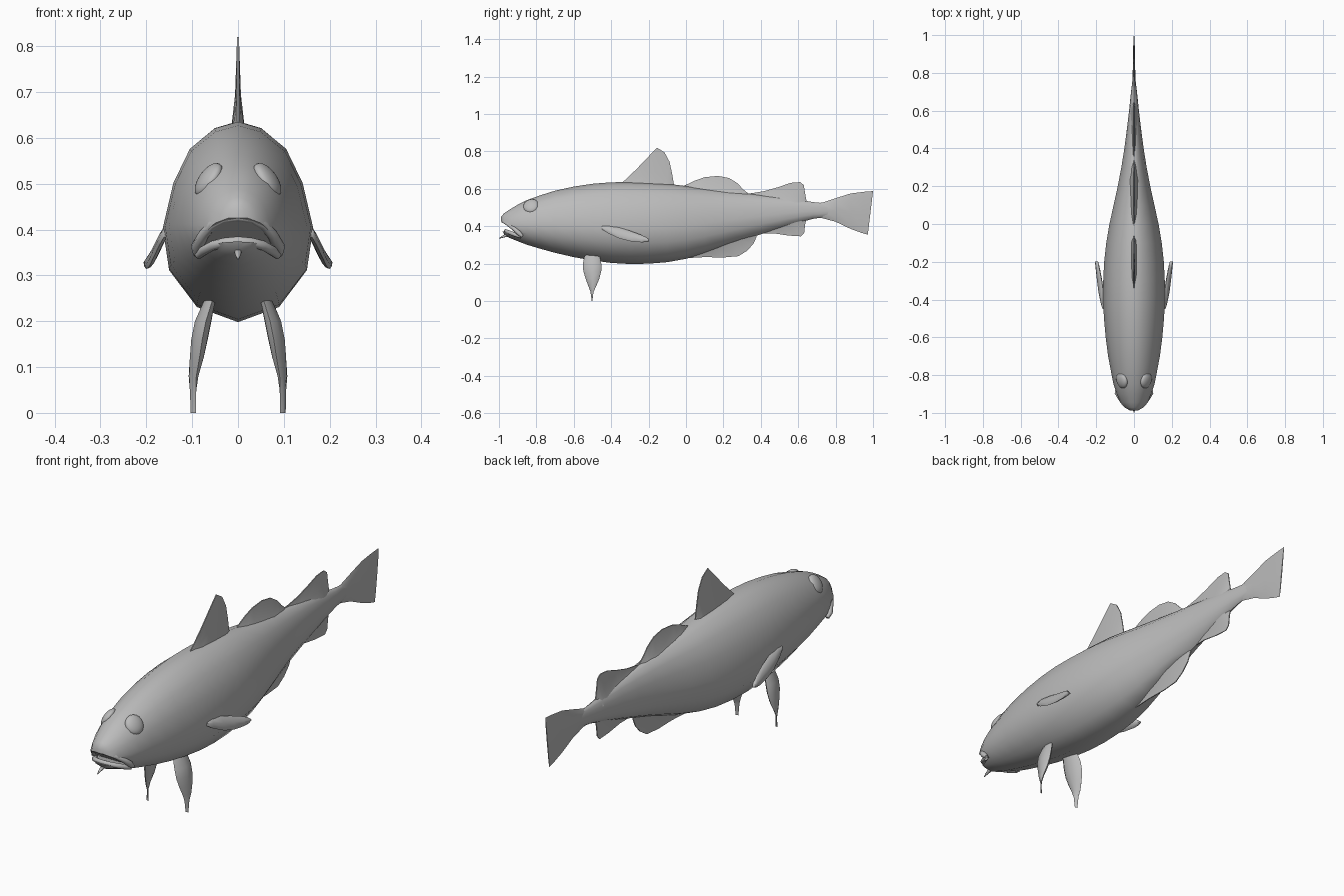
import bpy, bmesh, math
from mathutils import Vector, Matrix

old = bpy.data.objects.get("Cube")
if old:
    bpy.data.objects.remove(old, do_unlink=True)

grey = bpy.data.materials.new("plain grey")
grey.use_nodes = True
grey.diffuse_color = (0.5, 0.5, 0.5, 1)
bsdf = next(n for n in grey.node_tree.nodes if n.type == 'BSDF_PRINCIPLED')
bsdf.inputs["Base Color"].default_value = (0.5, 0.5, 0.5, 1)


def finish(name, bm, angle=60):
    """Turn a bmesh into a smooth-shaded object."""
    bmesh.ops.recalc_face_normals(bm, faces=bm.faces[:])
    me = bpy.data.meshes.new(name)
    bm.to_mesh(me)
    bm.free()
    me.materials.append(grey)
    ob = bpy.data.objects.new(name, me)
    bpy.context.collection.objects.link(ob)
    smooth(ob, angle)
    return ob


def smooth(ob, angle):
    bpy.ops.object.select_all(action='DESELECT')
    ob.select_set(True)
    bpy.context.view_layer.objects.active = ob
    bpy.ops.object.shade_smooth_by_angle(angle=math.radians(angle))


def loft(name, rings, angle=60):
    """Skin a row of closed rings and cap both ends."""
    bm = bmesh.new()
    loops = [[bm.verts.new(p) for p in ring] for ring in rings]
    n = len(loops[0])
    for a, b in zip(loops, loops[1:]):
        for i in range(n):
            j = (i + 1) % n
            bm.faces.new((a[i], a[j], b[j], b[i]))
    bm.faces.new(loops[0])
    bm.faces.new(loops[-1])
    return finish(name, bm, angle)


def blade(name, sections, side):
    """Leaf-shaped fin: each section runs from p to q with half thickness t."""
    rings = []
    for p, q, t in sections:
        p, q, s = Vector(p), Vector(q), Vector(side).normalized()
        rings.append([(p + q) / 2 + (q - p) / 2 * math.cos(a) + s * t * math.sin(a)
                      for a in (k * math.pi / 4 for k in range(8))])
    return loft(name, rings)


def ridge_fin(name, sections, t):
    """Fin on the centre line: (y, root z, edge y, edge z), flared at the root."""
    rings = []
    last = len(sections) - 1
    for i, (y, z, ey, ez) in enumerate(sections):
        w = t * (0.25 if i in (0, last) else 1)
        prof = [(w, 0), (w * 0.4, 0.4), (0.002, 1), (-0.002, 1), (-w * 0.4, 0.4), (-w, 0)]
        rings.append([(x, y + (ey - y) * f, z + (ez - z) * f) for x, f in prof])
    return loft(name, rings)


def tube(name, pts, radii, sides=8):
    """Tapered round tube along a path."""
    pts = [Vector(p) for p in pts]
    rings = []
    for i, (p, r) in enumerate(zip(pts, radii)):
        d = (pts[min(i + 1, len(pts) - 1)] - pts[max(i - 1, 0)]).normalized()
        u = d.cross(Vector((0, 0, 1))).normalized()
        v = d.cross(u)
        rings.append([p + (u * math.cos(a) + v * math.sin(a)) * r
                      for a in (k * math.tau / sides for k in range(sides))])
    return loft(name, rings)


# Body: one cross-section scaled along the length (y, half width, bottom, top)
half = [(0, 1), (.31, .966), (.64, .863), (.86, .69), (1, .463), (.92, .258), (.55, .075), (0, 0)]
section = half + [(-u, v) for u, v in half[-2:0:-1]]
stations = [
    (-.988, .022, .385, .452), (-.972, .050, .357, .470), (-.945, .071, .338, .488),
    (-.90, .091, .320, .515), (-.85, .108, .301, .540), (-.78, .122, .280, .565),
    (-.70, .137, .258, .590), (-.60, .150, .235, .612), (-.50, .159, .217, .627),
    (-.40, .164, .204, .635), (-.30, .163, .198, .636), (-.20, .158, .200, .633),
    (-.10, .147, .208, .627), (0, .130, .226, .615), (.10, .108, .255, .602),
    (.20, .086, .290, .590), (.30, .067, .325, .578), (.40, .051, .357, .567),
    (.50, .038, .388, .555), (.60, .026, .418, .542), (.68, .018, .440, .529),
    (.73, .012, .447, .524), (.80, .004, .455, .515)]
body = loft("body", [[(u * w, y, b + v * (t - b)) for u, v in section]
                     for y, w, b, t in stations])

# Mouth opening: a wedge cut into the snout
wedge = [(-.875, .349), (-1.06, .474), (-1.06, .392)]
cutter = loft("mouth_cutter", [[(x, y, z) for y, z in wedge] for x in (-.2, .2)], 10)
cutter.hide_render = True
cut = body.modifiers.new("mouth", 'BOOLEAN')
cut.operation, cut.solver, cut.object = 'DIFFERENCE', 'EXACT', cutter
bpy.ops.object.select_all(action='DESELECT')
bpy.context.view_layer.objects.active = body
body.select_set(True)
bpy.ops.object.modifier_apply(modifier="mouth")
bpy.data.objects.remove(cutter, do_unlink=True)
smooth(body, 50)


# Lips
def mirrored(pts):
    return [(-x, y, z) for x, y, z in pts[:0:-1]] + pts


upper = [(0, -.978, .428), (.03, -.970, .424), (.055, -.950, .410), (.075, -.920, .388),
         (.090, -.892, .362), (.090, -.876, .346)]
lower = [(0, -.964, .375), (.03, -.957, .372), (.055, -.940, .365), (.074, -.912, .354),
         (.086, -.884, .344)]
r_up = [.010, .010, .011, .012, .013, .008]
r_low = [.010, .010, .011, .011, .009]
tube("upper_lip", mirrored(upper), r_up[:0:-1] + r_up)
tube("lower_lip", mirrored(lower), r_low[:0:-1] + r_low)

# Chin barbel
tube("chin_barbel", [(0, -.940, .352), (0, -.965, .350), (0, -.985, .342), (0, -1.0, .334)],
     [.008, .008, .005, .001])

# Fins along the back
ridge_fin("first_dorsal_fin", [
    (-.36, .61, -.34, .634), (-.29, .61, -.265, .705), (-.23, .61, -.205, .768),
    (-.18, .61, -.155, .820), (-.14, .60, -.115, .795), (-.11, .60, -.088, .745),
    (-.09, .60, -.075, .685), (-.06, .59, -.065, .625)], .016)
ridge_fin("second_dorsal_fin", [
    (-.02, .59, -.02, .612), (.05, .57, .05, .645), (.10, .56, .10, .662), (.17, .55, .17, .669),
    (.23, .55, .23, .658), (.27, .54, .275, .630), (.30, .54, .305, .598),
    (.34, .55, .34, .570)], .034)
ridge_fin("third_dorsal_fin", [
    (.34, .55, .34, .575), (.42, .53, .42, .588), (.49, .52, .49, .608), (.55, .51, .56, .632),
    (.58, .51, .61, .636), (.60, .50, .630, .620), (.62, .50, .637, .575),
    (.66, .50, .645, .530)], .022)

# Fins along the belly
ridge_fin("first_anal_fin", [
    (-.02, .25, -.02, .228), (.08, .29, .10, .235), (.16, .32, .20, .233), (.22, .34, .28, .240),
    (.27, .36, .325, .268), (.31, .37, .36, .305), (.34, .38, .378, .345),
    (.38, .38, .375, .360)], .030)
ridge_fin("second_anal_fin", [
    (.38, .38, .38, .362), (.46, .41, .47, .362), (.53, .43, .55, .350), (.57, .44, .615, .346),
    (.60, .45, .632, .365), (.62, .46, .637, .410), (.66, .46, .645, .438)], .018)

# Tail fin
blade("tail_fin", [
    ((0, .68, .450), (0, .68, .520), .012), ((0, .73, .443), (0, .73, .527), .010),
    ((0, .80, .424), (0, .80, .550), .007), ((0, .88, .386), (0, .88, .575), .005),
    ((0, .94, .364), (0, .95, .584), .004), ((0, .972, .355), (0, 1.0, .588), .002)], (1, 0, 0))

# Paired parts
for name, s in (("left", 1), ("right", -1)):
    # Pectoral fin: y, centre x, centre z, half height
    secs = []
    for y, x, z, h in [(-.45, .158, .392, .008), (-.42, .164, .385, .021), (-.36, .174, .365, .029),
                       (-.30, .182, .348, .028), (-.24, .191, .334, .020), (-.21, .196, .328, .013),
                       (-.198, .198, .325, .004)]:
        secs.append(((s * (x + .4 * h), y, z - h), (s * (x - .4 * h), y, z + h), .009))
    blade(name + "_pectoral_fin", secs, (s, 0, .4))

    # Pelvic fin: z, centre x, front y, back y, half thickness
    blade(name + "_pelvic_fin", [
        ((s * (x - .006), a, z), (s * (x + .006), b, z), t) for z, x, a, b, t in [
            (.245, .062, -.542, -.462, .012), (.20, .076, -.551, -.453, .018),
            (.16, .084, -.549, -.453, .018), (.12, .090, -.537, -.463, .015),
            (.08, .097, -.522, -.480, .009), (.05, .098, -.511, -.494, .004),
            (0, .098, -.504, -.501, .001)]], (1, 0, 0))

    # Eye: flattened ball set into the head
    bm = bmesh.new()
    bmesh.ops.create_uvsphere(bm, u_segments=20, v_segments=12, radius=1)
    turn = Vector((s * .80, -.22, .56)).to_track_quat('Z', 'Y').to_matrix().to_4x4()
    place = Matrix.Translation((s * .064, -.828, .508))
    bm.transform(place @ turn @ Matrix.Diagonal((.043, .043, .020, 1)))
    finish(name + "_eye", bm)
